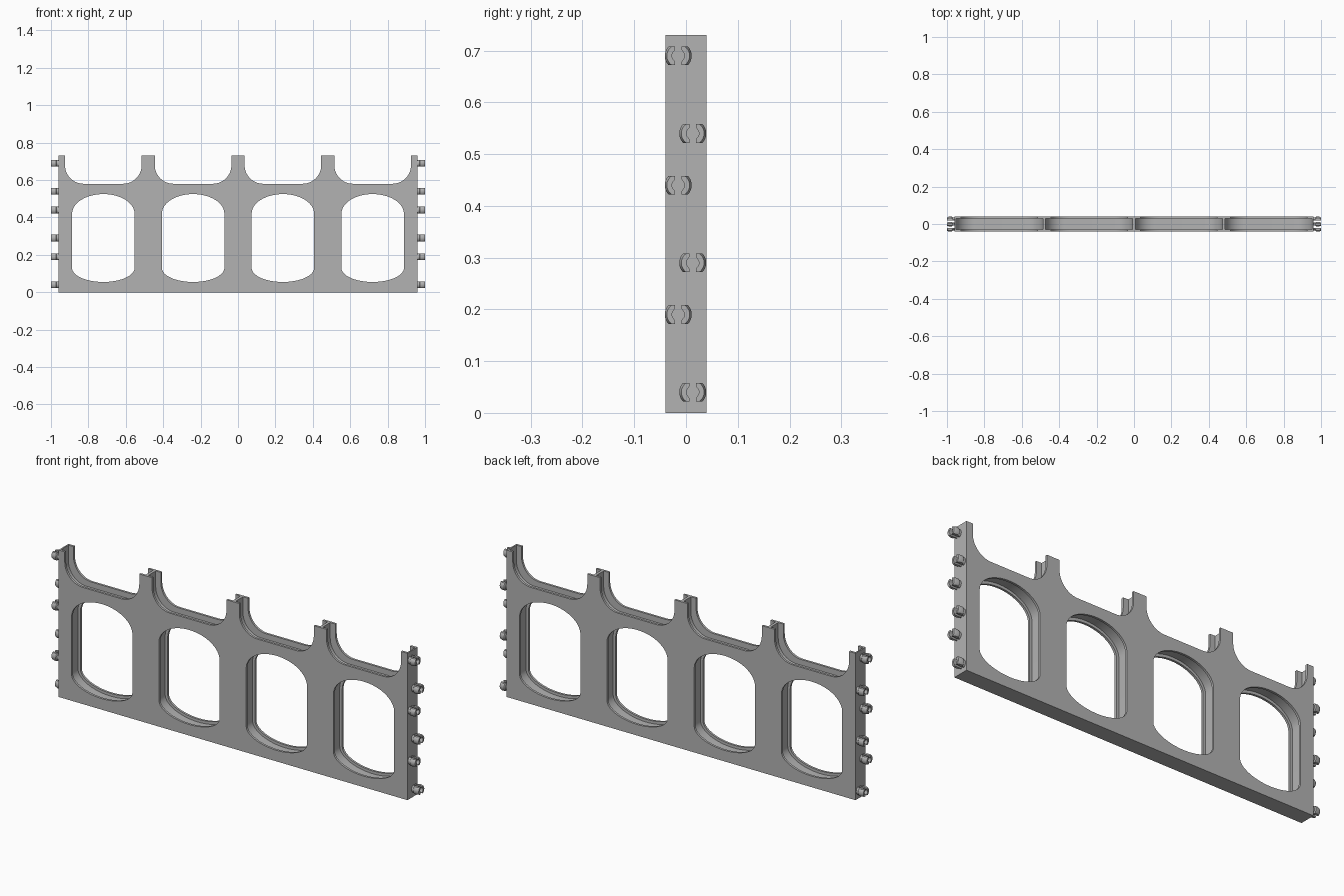
import bpy, bmesh, math

cube = bpy.data.objects.get("Cube")
if cube:
    bpy.data.objects.remove(cube)

grey = bpy.data.materials.new("plain grey")
grey.use_nodes = True
colour = (0.45, 0.45, 0.45, 1)
grey.diffuse_color = colour
grey.node_tree.nodes["Principled BSDF"].inputs["Base Color"].default_value = colour

BAY = 0.48        # spacing of the posts
END = 2 * BAY     # half length of the panel
TOP = 0.73
DEPTH = 0.08
SKIN = 0.011      # thickness of the front and back plates


def finish(obj):
    obj.data.materials.clear()
    obj.data.materials.append(grey)
    bpy.ops.object.select_all(action='DESELECT')
    obj.select_set(True)
    bpy.context.view_layer.objects.active = obj
    bpy.ops.object.shade_smooth_by_angle(angle=math.radians(30))


def arc(cx, cz, rx, rz, start, end, n=14):
    return [(cx + rx * math.cos(math.radians(start + (end - start) * i / n)),
             cz + rz * math.sin(math.radians(start + (end - start) * i / n)))
            for i in range(n + 1)]


def outline(inset):
    """Panel silhouette with scooped bays; inset widens the scoops."""
    half, floor, r = 0.035 - inset, 0.58 - inset, 0.1
    pts = [(-END, 0), (END, 0), (END, TOP)]
    for i in (1.5, 0.5, -0.5, -1.5):
        c = i * BAY
        side = BAY / 2 - half
        pts.append((c + side, TOP))
        pts += arc(c + side - r, floor + r, r, r, 0, -90)
        pts += arc(c - side + r, floor + r, r, r, -90, -180)
        pts.append((c - side, TOP))
    pts.append((-END, TOP))
    return pts


def window(c, grow):
    """Opening with straight sides, a tall arch above and a flat one below."""
    w = 0.167 + grow
    return (arc(c, 0.42, w, 0.105 + grow, 0, 180, 32)
            + arc(c, 0.13, w, 0.075 + grow, 180, 360, 32))


def panel(name, y, thickness, inset, grow):
    curve = bpy.data.curves.new(name, 'CURVE')
    curve.dimensions = '2D'
    curve.fill_mode = 'BOTH'
    curve.extrude = thickness / 2
    loops = [outline(inset)] + [window(i * BAY, grow) for i in (-1.5, -0.5, 0.5, 1.5)]
    for loop in loops:
        spline = curve.splines.new('POLY')
        spline.points.add(len(loop) - 1)
        spline.use_cyclic_u = True
        for p, (x, z) in zip(spline.points, loop):
            p.co = (x, z, 0, 1)
    obj = bpy.data.objects.new(name, curve)
    bpy.context.collection.objects.link(obj)
    obj.location.y = y
    obj.rotation_euler.x = math.pi / 2
    bpy.ops.object.select_all(action='DESELECT')
    obj.select_set(True)
    bpy.context.view_layer.objects.active = obj
    bpy.ops.object.convert(target='MESH')
    finish(bpy.context.view_layer.objects.active)


# Two plates with a recessed core, leaving grooves round every edge
plate_y = (DEPTH - SKIN) / 2
panel("front_plate", -plate_y, SKIN, 0, 0)
panel("back_plate", plate_y, SKIN, 0, 0)
panel("recessed_core", 0, DEPTH - 2 * SKIN, 0.028, 0.014)


def prong(bm, side, y, z, s):
    """One half of a split snap pin, lofted outwards from the panel end."""
    h, n = 0.018, 12
    levels = [-h + 2 * h * i / n for i in range(n + 1)]
    rings = []
    for x, r in ((0, 0.021), (0.01, 0.021), (0.014, 0.026), (0.03, 0.026), (0.04, 0.022)):
        section = [(math.sqrt(r * r - v * v), v) for v in levels]
        section += [(max(0.006, math.sqrt(max(0, 0.012 ** 2 - v * v))), v)
                    for v in reversed(levels)]
        rings.append([bm.verts.new((side * (END + x), y + s * u, z + v))
                      for u, v in section])
    for a, b in zip(rings, rings[1:]):
        for i in range(len(a)):
            j = (i + 1) % len(a)
            bm.faces.new((a[i], a[j], b[j], b[i]))
    bm.faces.new(rings[0])
    bm.faces.new(rings[-1])


# Staggered split pins on both ends
for label, side in (("left", 1), ("right", -1)):
    bm = bmesh.new()
    for k in range(3):
        for s in (-1, 1):
            prong(bm, side, 0.013, 0.04 + 0.25 * k, s)
            prong(bm, side, -0.015, 0.19 + 0.25 * k, s)
    bmesh.ops.recalc_face_normals(bm, faces=bm.faces)
    mesh = bpy.data.meshes.new(label + "_pins")
    bm.to_mesh(mesh)
    bm.free()
    pins = bpy.data.objects.new(label + "_pins", mesh)
    bpy.context.collection.objects.link(pins)
    finish(pins)
